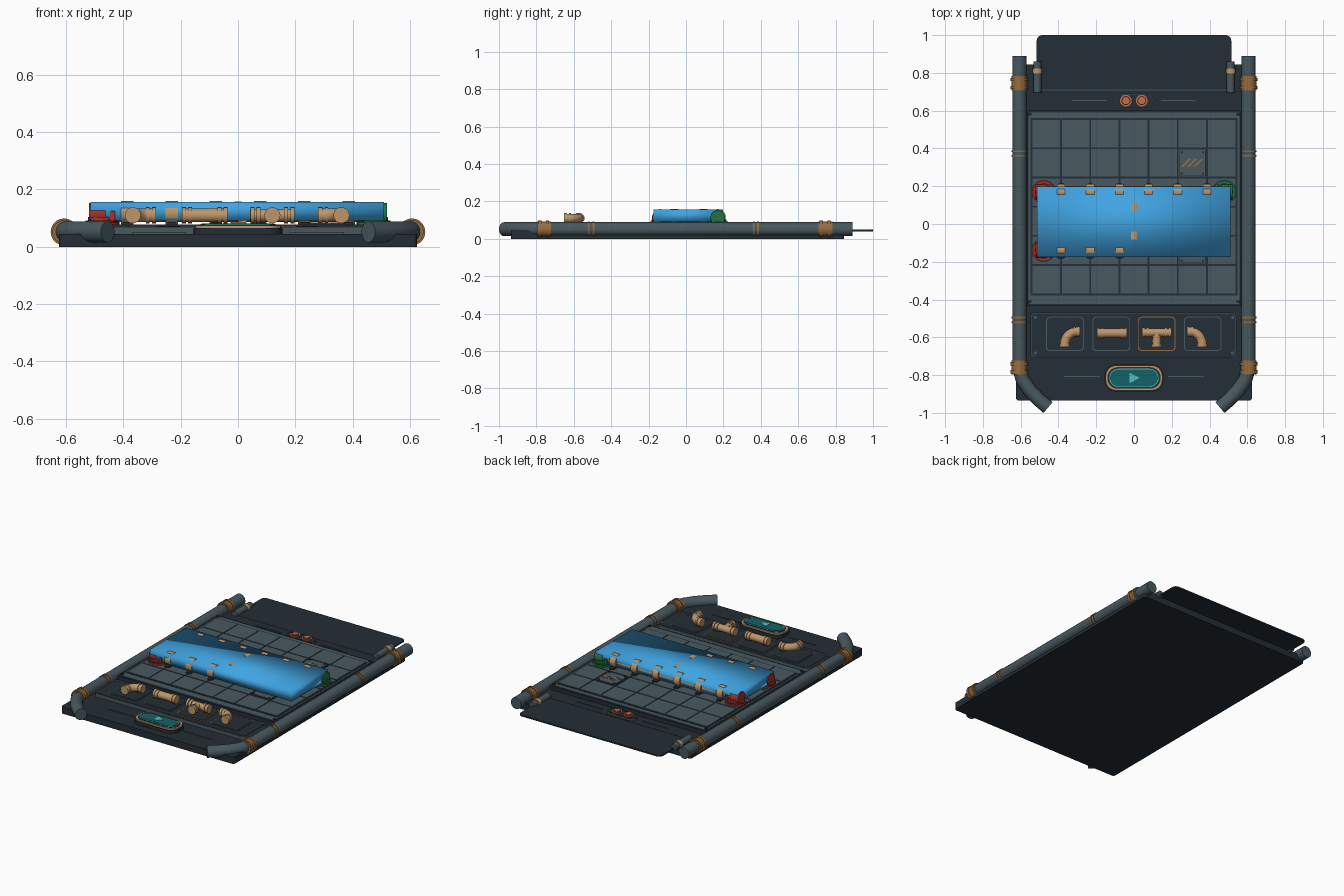
import bpy, bmesh, math
from mathutils import Vector

cube = bpy.data.objects.get("Cube")
if cube:
    bpy.data.objects.remove(cube)


def material(name, rgb):
    lin = [((c / 255 + 0.055) / 1.055) ** 2.4 for c in rgb]
    m = bpy.data.materials.new(name)
    m.use_nodes = True
    m.diffuse_color = (*lin, 1)
    m.node_tree.nodes["Principled BSDF"].inputs["Base Color"].default_value = (*lin, 1)
    return m


DARK = material("dark slate", (36, 46, 54))
STEEL = material("grey steel", (72, 88, 95))
TAN = material("light brass", (190, 150, 106))
BRASS = material("dark brass", (150, 108, 62))
BLUE = material("water blue", (64, 164, 226))
RED = material("valve red", (165, 52, 42))
GREEN = material("valve green", (34, 116, 66))
TEAL = material("button teal", (20, 98, 104))
LIGHT = material("light teal", (84, 190, 190))
COPPER = material("copper", (205, 105, 66))


def prism(bm, points, z0, z1):
    """Extrude a flat outline from z0 to z1."""
    low = [bm.verts.new((x, y, z0)) for x, y in points]
    high = [bm.verts.new((x, y, z1)) for x, y in points]
    bm.faces.new(low)
    bm.faces.new(high)
    n = len(points)
    for i in range(n):
        j = (i + 1) % n
        bm.faces.new((low[i], low[j], high[j], high[i]))


def slab(bm, x, y, w, d, z0, z1, r=0.0, steps=6):
    """Upright slab centred on x, y with rounded corners."""
    if r == 0:
        pts = [(x + sx * w / 2, y + sy * d / 2) for sx, sy in ((1, 1), (-1, 1), (-1, -1), (1, -1))]
    else:
        r = min(r, w / 2 - 0.0001, d / 2 - 0.0001)
        pts = []
        for k, (sx, sy) in enumerate(((1, 1), (-1, 1), (-1, -1), (1, -1))):
            for s in range(steps + 1):
                a = (k + s / steps) * math.pi / 2
                pts.append((x + sx * (w / 2 - r) + r * math.cos(a), y + sy * (d / 2 - r) + r * math.sin(a)))
    prism(bm, pts, z0, z1)


def disc(bm, x, y, r, z0, z1):
    slab(bm, x, y, 2 * r, 2 * r, z0, z1, r)


def tube(bm, path, z, r, sides=20):
    """Round pipe swept along a level path."""
    pts = [Vector((x, y, z)) for x, y in path]
    up = Vector((0, 0, 1))
    rings = []
    for i, p in enumerate(pts):
        t = (pts[min(i + 1, len(pts) - 1)] - pts[max(i - 1, 0)]).normalized()
        side = t.cross(up)
        angles = [2 * math.pi * k / sides for k in range(sides)]
        rings.append([bm.verts.new(p + r * (math.cos(a) * side + math.sin(a) * up)) for a in angles])
    for a, b in zip(rings, rings[1:]):
        for k in range(sides):
            n = (k + 1) % sides
            bm.faces.new((a[k], a[n], b[n], b[k]))
    bm.faces.new(rings[0])
    bm.faces.new(rings[-1])


def part(name, mat, shapes, angle=35):
    """Make one object from a list of (function, arguments)."""
    bm = bmesh.new()
    for fn, *args in shapes:
        fn(bm, *args)
    bmesh.ops.recalc_face_normals(bm, faces=bm.faces[:])
    mesh = bpy.data.meshes.new(name)
    bm.to_mesh(mesh)
    bm.free()
    mesh.materials.append(mat)
    ob = bpy.data.objects.new(name, mesh)
    bpy.context.collection.objects.link(ob)
    bpy.ops.object.select_all(action='DESELECT')
    ob.select_set(True)
    bpy.context.view_layer.objects.active = ob
    bpy.ops.object.shade_smooth_by_angle(angle=math.radians(angle))
    return ob


def arc(cx, cy, r, a0, a1, n=8):
    angles = [math.radians(a0 + (a1 - a0) * i / n) for i in range(n + 1)]
    return [(cx + r * math.cos(a), cy + r * math.sin(a)) for a in angles]


def ring_x(x, y, z, r, w):
    return (tube, [(x - w / 2, y), (x + w / 2, y)], z, r)


def ring_y(x, y, z, r, w):
    return (tube, [(x, y - w / 2), (x, y + w / 2)], z, r)


# Base and rear plate
part("base", DARK, [(slab, 0, -0.045, 1.25, 1.78, 0, 0.045, 0.015)])
part("rear_plate", DARK, [(slab, 0, 0.855, 1.03, 0.29, 0.04, 0.049, 0.03)])
part("rear_plate_seam", STEEL, [(slab, 0, 0.709, 1.03, 0.004, 0.044, 0.05)])

# Side pipes with bent front ends and brass bands
for side, label in ((1, "left"), (-1, "right")):
    px = side * 0.607
    bend = [(0.607, 0.89), (0.607, -0.77), (0.59, -0.825), (0.552, -0.88), (0.505, -0.93), (0.455, -0.972)]
    part(label + "_pipe", STEEL, [(tube, [(side * x, y) for x, y in bend], 0.052, 0.037, 28)], 60)
    bands = [ring_y(px, y, 0.052, 0.041, 0.009) for y in (0.362, 0.385, -0.495, -0.52)]
    for y in (0.745, -0.76):
        bands.append(ring_y(px, y, 0.052, 0.041, 0.075))
        bands += [ring_y(px, y + o, 0.052, 0.047, 0.017) for o in (0.02, -0.022)]
    part(label + "_pipe_bands", BRASS, bands)
    part(label + "_hinge", STEEL, [ring_y(side * 0.512, 0.778, 0.052, 0.021, 0.165)])
    part(label + "_hinge_band", TAN, [ring_y(side * 0.512, 0.81, 0.052, 0.026, 0.025)])

# Board: frame and tile grid
CELL, TOP, Z = 0.1545, 0.555, 0.077
part("board_skirt", DARK, [(slab, 0, 0.083, 1.135, 1.035, 0.04, 0.069, 0.01)])
part("board_frame", STEEL, [(slab, 0, 0.083, 1.115, 1.015, 0.06, 0.073, 0.01)])
part("board_bed", DARK, [(slab, 0, 0.092, 1.095, 0.94, 0.06, 0.0745)])
part("tiles", STEEL, [(slab, (c - 3) * CELL, TOP - (r + 0.5) * CELL, CELL - 0.009, CELL - 0.009, 0.07, Z)
                      for c in range(7) for r in range(6)])
part("frame_bolts", DARK, [(disc, sx * 0.55, y, 0.009, 0.07, 0.079)
                           for sx in (1, -1) for y in (0.58, -0.41)])

# Warning plates with slanted stripes
for name, y in (("rear_warning", 0.324), ("front_warning", -0.138)):
    x = 2 * CELL
    part(name + "_edge", DARK, [(slab, x, y, 0.142, 0.142, 0.07, 0.08)])
    part(name + "_plate", STEEL, [(slab, x, y, 0.134, 0.134, 0.07, 0.082)])
    part(name + "_bolts", DARK, [(disc, x + sx * 0.056, y + sy * 0.056, 0.006, 0.08, 0.085)
                                 for sx in (1, -1) for sy in (1, -1)])
    stripes = []
    for k in (-1, 0, 1):
        sx = x + k * 0.032
        outline = [(sx - 0.03, y - 0.021), (sx - 0.015, y - 0.021), (sx + 0.027, y + 0.021), (sx + 0.012, y + 0.021)]
        stripes.append((prism, outline, 0.081, 0.084))
    part(name + "_stripes", BRASS, stripes)

# Board pipe runs, couplings and saddles
REAR, FRONT, PZ = 0.17, -0.138, 0.117
part("board_pipes", TAN, [
    (tube, [(-0.47, REAR), (0.47, REAR)], PZ, 0.03),
    (tube, [(-0.47, FRONT), (0, FRONT)], PZ, 0.03),
    (tube, [(0, FRONT), (0, REAR)], PZ, 0.03)], 60)
joints = [((c - 2.5) * CELL, REAR) for c in range(6)] + [((c - 2.5) * CELL, FRONT) for c in range(3)]
part("row_couplings", TAN, [ring_x(x, y, PZ, 0.042, 0.043) for x, y in joints])
part("column_couplings", TAN, [ring_y(0, y, PZ, 0.042, 0.043) for y in (0.093, -0.061)])
part("saddles", DARK, [(slab, x, y, 0.03, 0.095, 0.075, 0.084) for x, y in joints])

# Valves at the pipe ends
for name, mat, x, y in (("rear_inlet", RED, -0.478, REAR), ("front_inlet", RED, -0.478, FRONT),
                        ("outlet", GREEN, 0.478, REAR)):
    s = 1 if x > 0 else -1
    part(name + "_valve", mat, [
        (disc, x, y, 0.064, 0.075, 0.087), (disc, x, y, 0.055, 0.08, 0.092),
        (disc, x, y, 0.046, 0.08, 0.104), ring_x(x + s * 0.014, y, 0.114, 0.039, 0.058),
        (slab, x - s * 0.04, y, 0.018, 0.085, 0.09, 0.125, 0.004)])
    part(name + "_groove", DARK, [(disc, x, y, 0.059, 0.08, 0.0885)])

# Water block
part("water", BLUE, [(slab, -0.002, 0.012, 1.025, 0.374, 0.092, 0.156)], 180)

# Parts tray with four slots
part("tray_edge", STEEL, [(slab, -0.003, -0.588, 1.09, 0.24, 0.04, 0.068, 0.025)])
part("tray", DARK, [(slab, -0.003, -0.588, 1.08, 0.23, 0.04, 0.07, 0.022)])
part("tray_bolts", STEEL, [(disc, sx * 0.522, y, 0.008, 0.06, 0.073)
                           for sx in (1, -1) for y in (-0.495, -0.682)])
SLOTS = [-0.366, -0.12, 0.12, 0.364]
for i, x in enumerate(SLOTS):
    label = "slot_%d" % (i + 1)
    part(label + "_edge", BRASS if i == 2 else STEEL, [(slab, x, -0.582, 0.2, 0.182, 0.06, 0.073, 0.022)])
    part(label, DARK, [(slab, x, -0.582, 0.19, 0.172, 0.06, 0.075, 0.018)])

# Loose pipe pieces in the tray
TZ, R, F = 0.11, 0.022, 0.028
for name, x, s in (("left_bend", 0.295, 1), ("right_bend", -0.301, -1)):
    ex = x + s * 0.066
    path = [(x - s * 0.015, -0.57)] + arc(x, -0.636, 0.066, 90, 90 - s * 90) + [(ex, -0.65)]
    part(name, TAN, [(tube, path, TZ, R + 0.002)], 60)
    part(name + "_collars", TAN, [ring_x(x - s * 0.008, -0.57, TZ, F, 0.015), ring_x(x + s * 0.014, -0.57, TZ, F, 0.012),
                                  ring_y(ex, -0.644, TZ, F, 0.015), ring_y(ex, -0.62, TZ, F, 0.012)])
part("straight_piece", TAN, [ring_x(-0.116, -0.578, TZ, R + 0.002, 0.16)]
     + [ring_x(-0.116 + s * o, -0.578, TZ, F, 0.014) for s in (1, -1) for o in (0.073, 0.052)])
part("tee_piece", TAN, [ring_x(0.12, -0.575, TZ, R, 0.155), ring_y(0.12, -0.61, TZ, R, 0.07),
                        ring_y(0.12, -0.643, TZ, F, 0.016), ring_y(0.12, -0.62, TZ, F, 0.01)]
     + [ring_x(0.12 + s * o, -0.575, TZ, F, 0.014) for s in (1, -1) for o in (0.07, 0.048)])

# Start button
for name, mat, w, d, z in (("button_base", DARK, 0.31, 0.142, 0.066), ("button_rim", TAN, 0.3, 0.132, 0.075),
                           ("button_groove", DARK, 0.282, 0.114, 0.077), ("button_border", LIGHT, 0.262, 0.098, 0.079),
                           ("button_face", TEAL, 0.254, 0.09, 0.081)):
    part(name, mat, [(slab, 0, -0.815, w, d, 0.04, z, 0.055)])
part("play_mark", LIGHT, [(prism, [(-0.024, -0.787), (-0.024, -0.843), (0.03, -0.815)], 0.08, 0.084)])

# Rear badge with two copper knobs
part("badge_edge", STEEL, [(slab, 0, 0.653, 0.205, 0.074, 0.04, 0.056, 0.035)])
part("badge", DARK, [(slab, 0, 0.653, 0.197, 0.066, 0.04, 0.059, 0.031)])
for name, x in (("left_knob", 0.041), ("right_knob", -0.043)):
    part(name, COPPER, [(disc, x, 0.653, 0.031, 0.05, 0.065)])
    part(name + "_groove", DARK, [(disc, x, 0.653, 0.024, 0.05, 0.066)])
    part(name + "_cap", COPPER, [(disc, x, 0.653, 0.019, 0.05, 0.072)])

# Trim lines beside the badge and the button
part("trim_lines", STEEL, [(slab, s * x, y, w, 0.005, 0.04, 0.049)
                           for s in (1, -1) for x, y, w in ((0.237, 0.653, 0.185), (0.275, -0.807, 0.19))])
